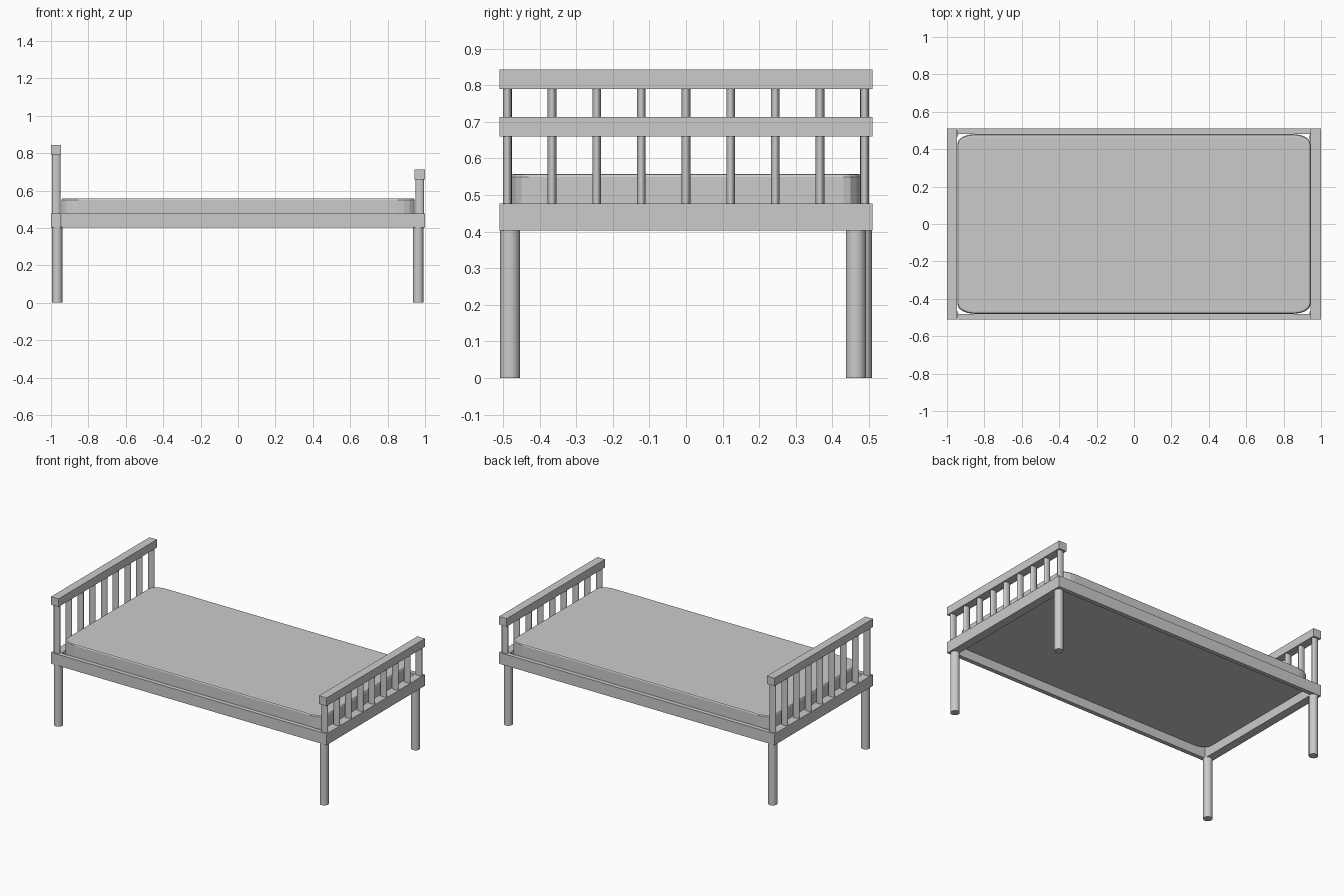
import bpy, bmesh, math

if "Cube" in bpy.data.objects:
    bpy.data.objects.remove(bpy.data.objects["Cube"])


def finish(bm, name, smooth=False):
    bmesh.ops.recalc_face_normals(bm, faces=bm.faces)
    me = bpy.data.meshes.new(name)
    bm.to_mesh(me)
    bm.free()
    ob = bpy.data.objects.new(name, me)
    bpy.context.collection.objects.link(ob)
    if smooth:
        bpy.ops.object.select_all(action='DESELECT')
        ob.select_set(True)
        bpy.context.view_layer.objects.active = ob
        bpy.ops.object.shade_smooth_by_angle(angle=math.radians(35))
    return ob


def box(name, x0, x1, y0, y1, z0, z1):
    bm = bmesh.new()
    bmesh.ops.create_cube(bm, size=1)
    bmesh.ops.scale(bm, vec=(x1 - x0, y1 - y0, z1 - z0), verts=bm.verts)
    bmesh.ops.translate(bm, vec=((x0 + x1) / 2, (y0 + y1) / 2, (z0 + z1) / 2), verts=bm.verts)
    return finish(bm, name)


def post(name, x, y, z0, z1, dx, dy, sides=20):
    """Upright round or oval post."""
    bm = bmesh.new()
    bmesh.ops.create_cone(bm, cap_ends=True, segments=sides, radius1=0.5, radius2=0.5, depth=1)
    bmesh.ops.scale(bm, vec=(dx, dy, z1 - z0), verts=bm.verts)
    bmesh.ops.translate(bm, vec=(x, y, (z0 + z1) / 2), verts=bm.verts)
    return finish(bm, name, True)


HALF_Y = 0.51
RAIL = 0.055          # thickness of end rails
Z0, Z1 = 0.403, 0.477  # bed frame bottom and top

# Side rails
for tag, s in (("front", -1), ("back", 1)):
    ya, yb = sorted((s * 0.482, s * HALF_Y))
    box(tag + "_side_rail", -1 + RAIL, 1 - RAIL, ya, yb, Z0, Z1)

# Head and foot: frame rail, top rail, slats
for tag, s, top in (("head", -1, 0.843), ("foot", 1, 0.713)):
    xa, xb = sorted((s * 1.0, s * (1 - RAIL)))
    box(tag + "_frame_rail", xa, xb, -HALF_Y, HALF_Y, Z0, Z1)
    box(tag + "_top_rail", xa, xb, -HALF_Y, HALF_Y, top - 0.053, top)
    for i in range(9):
        post(f"{tag}_slat_{i + 1}", s * 0.972, -0.488 + 0.122 * i,
             Z1 - 0.005, top - 0.048, 0.045, 0.024)

# Legs (the back foot leg sits slightly further in)
for name, x, y in (("front_head_leg", -0.967, -0.481), ("back_head_leg", -0.967, 0.481),
                   ("front_foot_leg", 0.964, -0.481), ("back_foot_leg", 0.964, 0.464)):
    post(name, x, y, 0, Z0 + 0.005, 0.055, 0.055, 24)

# Mattress: rounded-corner outline lofted with a small softened top edge
HX, HY, CX, CY, STEPS = 0.944, 0.48, 0.09, 0.05, 4
outline = []
for k, (sx, sy) in enumerate(((1, 1), (-1, 1), (-1, -1), (1, -1))):
    for j in range(STEPS + 1):
        a = math.pi / 2 * (k + j / STEPS)
        outline.append((sx * (HX - CX) + CX * math.cos(a), sy * (HY - CY) + CY * math.sin(a)))
bm = bmesh.new()
rings = []
for z, inset in ((0.46, 0), (0.55, 0), (0.556, 0.004), (0.558, 0.012)):
    rings.append([bm.verts.new((x * (1 - inset / HX), y * (1 - inset / HY), z)) for x, y in outline])
n = len(outline)
for lo, hi in zip(rings, rings[1:]):
    for i in range(n):
        bm.faces.new((lo[i], lo[(i + 1) % n], hi[(i + 1) % n], hi[i]))
bm.faces.new(rings[0][::-1])
bm.faces.new(rings[-1])
finish(bm, "mattress")
